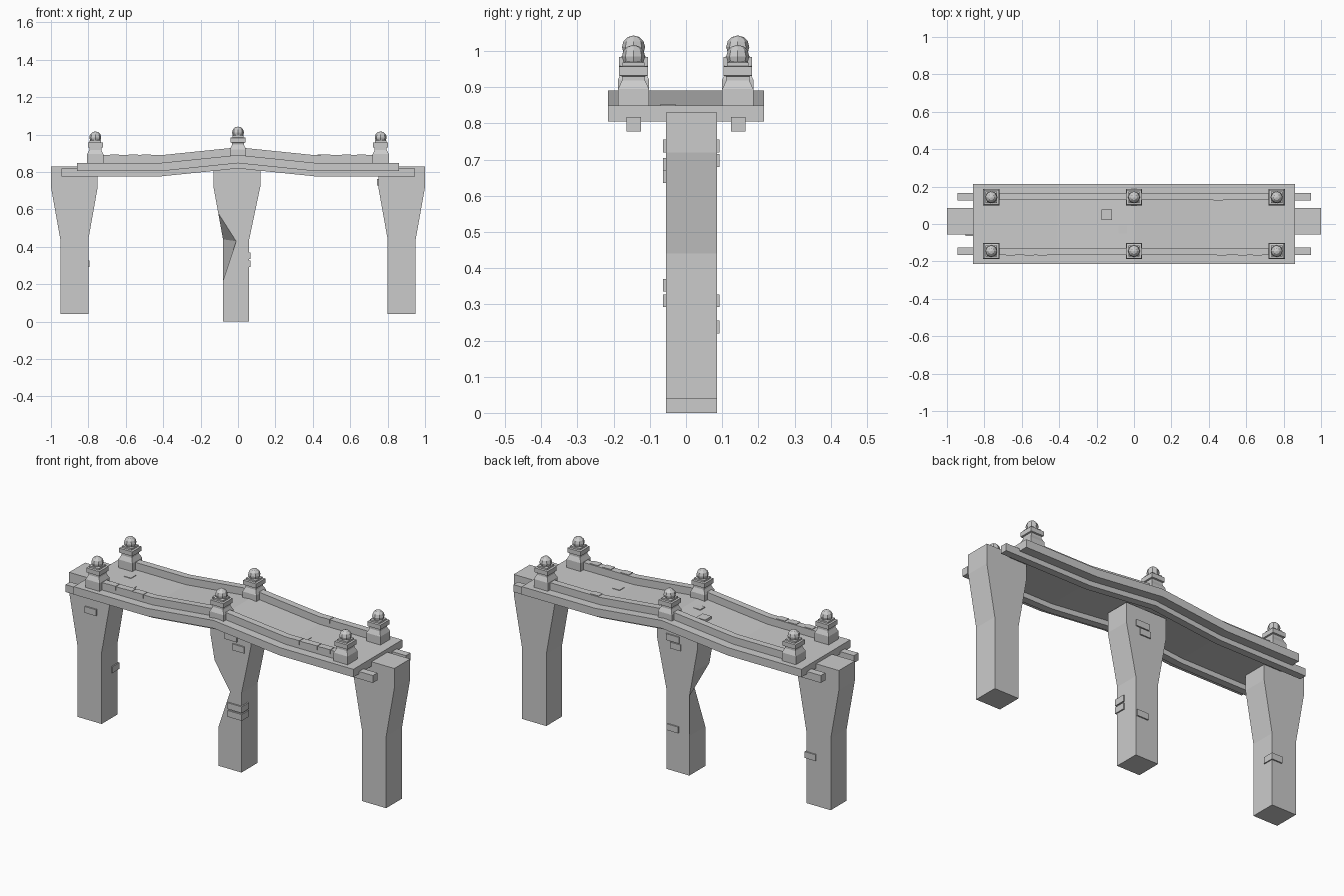
import bpy, bmesh

if "Cube" in bpy.data.objects:
    bpy.data.objects.remove(bpy.data.objects["Cube"])

def finish(name, bm):
    bmesh.ops.recalc_face_normals(bm, faces=bm.faces[:])
    me = bpy.data.meshes.new(name)
    bm.to_mesh(me)
    bm.free()
    ob = bpy.data.objects.new(name, me)
    bpy.context.collection.objects.link(ob)
    return ob

def loft(bm, rings):
    """Skin a list of 4-point rings and cap both ends."""
    vs = [[bm.verts.new(p) for p in r] for r in rings]
    for a, b in zip(vs, vs[1:]):
        for i in range(4):
            j = (i + 1) % 4
            bm.faces.new((a[i], a[j], b[j], b[i]))
    bm.faces.new(vs[0])
    bm.faces.new(vs[-1])

def rise(x):
    """Height of the shallow hump above the flat ends."""
    return 0.042 * max(0, 1 - abs(x) / 0.41)

def strip(name, xe, y0, y1, z0, z1):
    """Bar running along x that follows the hump."""
    bm = bmesh.new()
    loft(bm, [[(x, y0, z0 + rise(x)), (x, y1, z0 + rise(x)),
               (x, y1, z1 + rise(x)), (x, y0, z1 + rise(x))]
              for x in (-xe, -0.41, 0, 0.41, xe)])
    return finish(name, bm)

def box(name, x0, x1, y0, y1, z0, z1):
    bm = bmesh.new()
    loft(bm, [[(x0, y0, z), (x1, y0, z), (x1, y1, z), (x0, y1, z)] for z in (z0, z1)])
    return finish(name, bm)

# deck, under-beams and curbs
strip("deck", 0.86, -0.215, 0.215, 0.805, 0.849)
for s, side in ((-1, "front"), (1, "back")):
    strip(side + "_beam", 0.945, s * 0.145 - 0.02, s * 0.145 + 0.02, 0.777, 0.818)
    strip(side + "_curb", 0.76, s * 0.147 - 0.019, s * 0.147 + 0.019, 0.84, 0.89)

# piers: narrow shaft flaring to a wide head
YF, YB = -0.055, 0.085

def pier(name, cx, ctop, zb, half, dent=None):
    bm = bmesh.new()
    rings = []
    for z, t in ((zb, 0), (0.22, 0), (0.44, 0), (0.58, 0.5), (0.72, 1), (0.83, 1)):
        c = cx + (ctop - cx) * t
        h = half + (0.125 - half) * t
        fl = dent if dent and z == 0.44 else (c - h, YF, z)
        rings.append([fl, (c + h, YF, z), (c + h, YB, z), (c - h, YB, z)])
    loft(bm, rings)
    finish(name, bm)

pier("left_pier", -0.875, -0.875, 0.04, 0.075)
pier("right_pier", 0.875, 0.875, 0.04, 0.075)
pier("middle_pier", -0.01, -0.006, 0.0, 0.07, dent=(-0.01, YF, 0.43))

# railing posts with moulded square shaft and low-poly ball
PROFILE = [(0.043, -0.02), (0.043, 0.045), (0.032, 0.068), (0.032, 0.08), (0.04, 0.082),
           (0.04, 0.107), (0.03, 0.109), (0.03, 0.118), (0.02, 0.122)]
for px, zb in ((-0.763, 0.85), (0, 0.876), (0.763, 0.85)):
    for py in (-0.145, 0.143):
        bm = bmesh.new()
        loft(bm, [[(px - h, py - h, zb + z), (px + h, py - h, zb + z),
                   (px + h, py + h, zb + z), (px - h, py + h, zb + z)] for h, z in PROFILE])
        ball = bmesh.ops.create_uvsphere(bm, u_segments=8, v_segments=6, radius=0.032)
        bmesh.ops.translate(bm, verts=ball["verts"], vec=(px, py, zb + 0.135))
        finish("post", bm)

# raised bricks on the pier faces: x0, x1, y0, y1, z
F0, F1, B0, B1 = -0.063, -0.04, 0.07, 0.092
for x0, x1, y0, y1, z in (
        (-0.9, -0.83, F0, F1, 0.635), (-0.04, 0.035, F0, F1, 0.72), (0.01, 0.08, F0, F1, 0.67),
        (-0.02, 0.067, F0, 0.0, 0.335), (-0.02, 0.067, F0, 0.0, 0.292),
        (-0.86, -0.794, 0.03, B1, 0.292), (-0.015, 0.055, B0, B1, 0.22),
        (-0.02, 0.06, B0, B1, 0.72), (-0.03, 0.035, B0, B1, 0.68),
        (0.742, 0.78, -0.03, 0.04, 0.727)):
    box("raised_brick", x0, x1, y0, y1, z, z + 0.035)

# slightly raised paving slabs on the deck
for x, y, h in ((-0.145, 0.05, 0.028), (-0.06, -0.03, 0.022), (-0.7, 0.05, 0.022),
                (-0.62, -0.06, 0.022), (0.45, -0.05, 0.022)):
    t = 0.852 + rise(x) + (0.008 if x == -0.145 else 0)
    box("paving_slab", x - h, x + h, y - h, y + h, 0.84, t)

# worn chips along the curbs
for x, s in ((-0.66, -1), (-0.56, -1), (-0.49, -1), (0.47, -1), (0.58, -1), (0.66, -1), (0.45, 1)):
    box("curb_chip", x - 0.025, x + 0.025, s * 0.147 - 0.022, s * 0.147 + 0.015, 0.87, 0.893)
